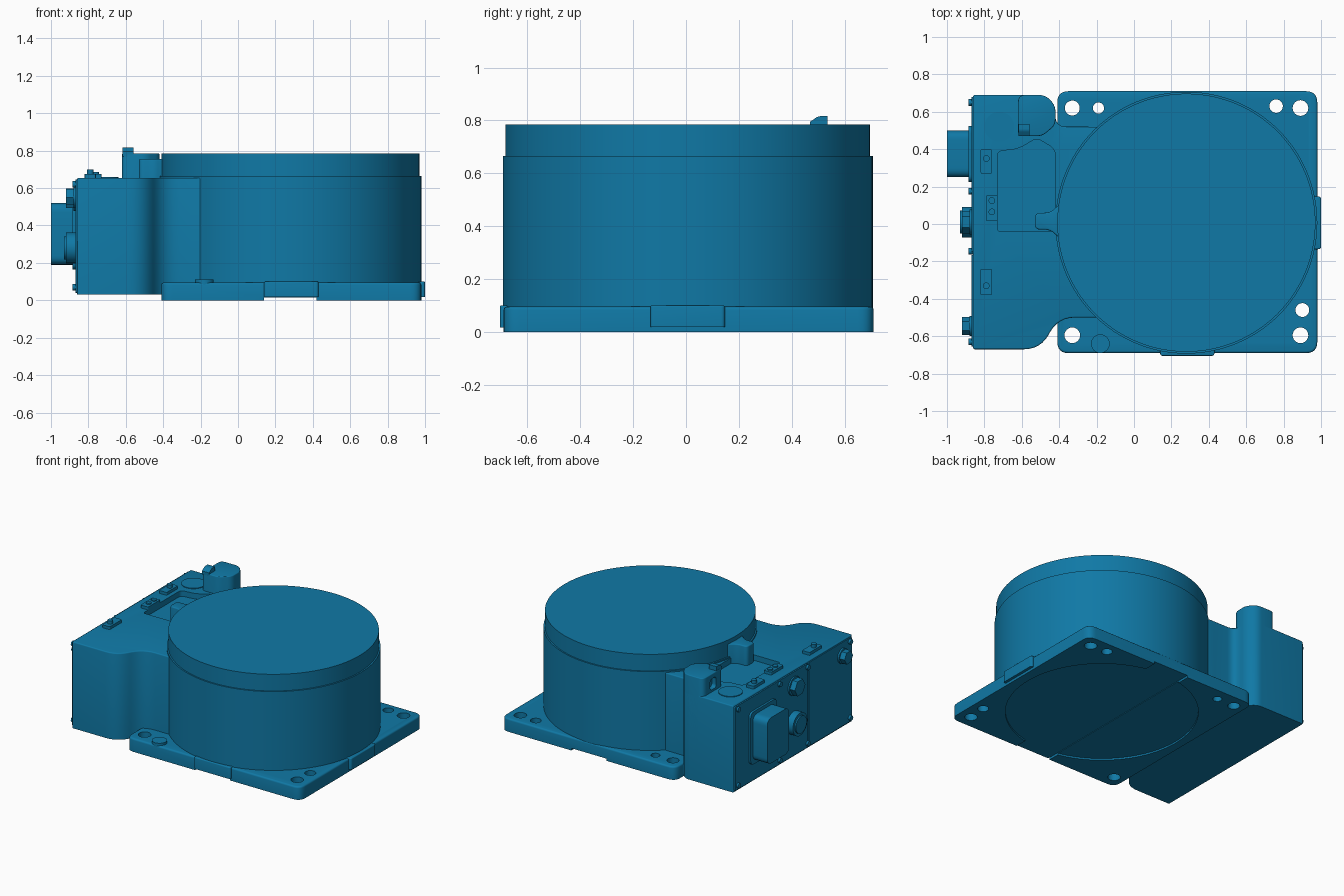
import bpy, bmesh, math
from mathutils import Vector

if "Cube" in bpy.data.objects:
    bpy.data.objects.remove(bpy.data.objects["Cube"])

mat = bpy.data.materials.new("blue_paint")
mat.diffuse_color = (0.005, 0.19, 0.38, 1)
mat.use_nodes = True
mat.node_tree.nodes["Principled BSDF"].inputs["Base Color"].default_value = mat.diffuse_color


def rounded(pts, steps=6):
    """Polygon from (a, b, corner size) points; corners become smooth curves."""
    out = []
    n = len(pts)
    for i, (a, b, r) in enumerate(pts):
        p = Vector((a, b))
        if r == 0:
            out.append(p)
            continue
        s = p + (Vector(pts[i - 1][:2]) - p).normalized() * r
        e = p + (Vector(pts[(i + 1) % n][:2]) - p).normalized() * r
        for k in range(steps + 1):
            t = k / steps
            out.append(s * (1 - t) ** 2 + p * 2 * t * (1 - t) + e * t * t)
    return out


def circle(a, b, r, n=24):
    return [Vector((a + r * math.cos(2 * math.pi * k / n),
                    b + r * math.sin(2 * math.pi * k / n))) for k in range(n)]


def rect(a0, a1, b0, b1, r=0):
    return rounded([(a0, b0, r), (a1, b0, r), (a1, b1, r), (a0, b1, r)])


def apply_mod(ob, mod):
    bpy.context.view_layer.objects.active = ob
    bpy.ops.object.modifier_apply(modifier=mod.name)


def prism(name, outline, h0, h1, axis='z', bevel=0):
    """Extrude an outline along z (outline is x,y) or along x (outline is y,z)."""
    place = (lambda p, h: (p.x, p.y, h)) if axis == 'z' else (lambda p, h: (h, p.x, p.y))
    bm = bmesh.new()
    low = [bm.verts.new(place(p, h0)) for p in outline]
    top = [bm.verts.new(place(p, h1)) for p in outline]
    bm.faces.new(low)
    bm.faces.new(top)
    n = len(low)
    for i in range(n):
        j = (i + 1) % n
        bm.faces.new((low[i], low[j], top[j], top[i]))
    bmesh.ops.recalc_face_normals(bm, faces=bm.faces)
    if bevel:
        edges = [e for e in bm.edges if e.verts[0] in top and e.verts[1] in top]
        bmesh.ops.bevel(bm, geom=edges, offset=bevel, segments=3, profile=0.5, affect='EDGES')
    me = bpy.data.meshes.new(name)
    bm.to_mesh(me)
    bm.free()
    ob = bpy.data.objects.new(name, me)
    bpy.context.collection.objects.link(ob)
    me.materials.append(mat)
    return ob


def cut(ob, *args, **kw):
    c = prism("cutter", *args, **kw)
    c.hide_render = True
    m = ob.modifiers.new("cut", 'BOOLEAN')
    m.operation = 'DIFFERENCE'
    m.object = c
    m.solver = 'EXACT'
    apply_mod(ob, m)
    bpy.data.objects.remove(c, do_unlink=True)


CX, CY = 0.28, 0.007

# Base plate with mounting holes, underside recess and channel
base = prism("base_plate", rect(-0.41, 0.98, -0.69, 0.71, 0.06), 0, 0.095, bevel=0.012)
for x, y, r in [(-0.33, 0.62, 0.04), (-0.19, 0.62, 0.03), (0.76, 0.63, 0.036), (0.89, 0.62, 0.042),
                (0.9, -0.46, 0.037), (0.89, -0.595, 0.042), (-0.33, -0.595, 0.042)]:
    cut(base, circle(x, y, r), -0.1, 0.2)
cut(base, circle(CX, CY, 0.63, 96), -0.1, 0.012)
cut(base, rect(0.14, 0.42, -1, 1), -0.1, 0.016)

# Locating pads and boss on the plate
prism("front_pad", rounded([(0.14, -0.6, 0), (0.14, -0.705, 0.015), (0.43, -0.705, 0.015), (0.43, -0.6, 0)]),
      0.017, 0.1, bevel=0.006)
prism("right_pad", rounded([(0.9, -0.135, 0), (1.0, -0.135, 0.015), (1.0, 0.147, 0.015), (0.9, 0.147, 0)]),
      0.018, 0.1, bevel=0.006)
prism("plate_boss", circle(-0.18, -0.64, 0.05), 0.08, 0.112)

# Drum body and its cap
prism("drum_body", circle(CX, CY, 0.70, 128), 0.05, 0.665)
prism("drum_cap", circle(CX, CY, 0.69, 128), 0.66, 0.785)

# Side housing blending into the drum, with a shallow top pocket
housing = prism("side_housing", rounded([
    (-0.86, 0.69, 0.01), (-0.47, 0.69, 0.04), (-0.42, 0.63, 0.03), (-0.42, 0.52, 0.06), (-0.2, 0.52, 0.05),
    (0, 0.5, 0), (0, -0.5, 0), (-0.2, -0.5, 0.05), (-0.405, -0.5, 0.09), (-0.5, -0.67, 0.09),
    (-0.86, -0.67, 0.01)]), 0.03, 0.655, bevel=0.008)
cut(housing, rounded([(-0.73, -0.04, 0.02), (-0.42, -0.04, 0.02), (-0.42, 0.40, 0.04), (-0.52, 0.46, 0.03),
                      (-0.62, 0.40, 0.04), (-0.73, 0.39, 0.03)]), 0.615, 0.8)
prism("round_cover", circle(-0.72, 0.52, 0.08, 32), 0.64, 0.66)

# Raised post with a slot and a chamfered fin
post = prism("corner_post", rounded([
    (-0.62, 0.69, 0.04), (-0.47, 0.69, 0.04), (-0.42, 0.63, 0.03), (-0.42, 0.53, 0.03),
    (-0.49, 0.47, 0.03), (-0.62, 0.47, 0.03)]), 0.1, 0.785, bevel=0.006)
cut(post, rect(0.54, 0.61, 0.67, 0.75, 0.025), -0.7, -0.585, axis='x')
prism("post_fin", rounded([(0.47, 0.77, 0), (0.535, 0.77, 0), (0.535, 0.816, 0), (0.5, 0.816, 0.01),
                           (0.47, 0.795, 0)]), -0.617, -0.56, axis='x')

# Rib joining the drum
prism("drum_rib", rounded([(-0.53, -0.03, 0.03), (-0.45, -0.03, 0.03), (-0.38, -0.09, 0.03), (-0.35, 0.01, 0),
                           (-0.38, 0.12, 0.03), (-0.45, 0.06, 0.03), (-0.53, 0.06, 0.03)]),
      0.6, 0.755, bevel=0.008)

# End face panels
prism("end_panel", rect(-0.15, 0.68, 0.04, 0.645, 0.01), -0.87, -0.85, axis='x')
prism("end_cover", rect(-0.655, -0.165, 0.04, 0.645, 0.01), -0.868, -0.85, axis='x')

# Main rectangular connector
prism("connector_flange", rect(0.225, 0.525, 0.165, 0.545, 0.04), -0.885, -0.86, axis='x')
connector = prism("connector_body", rect(0.25, 0.5, 0.19, 0.52, 0.05), -1.0, -0.86, axis='x')

# Round plug and hex fittings on the end face
prism("round_plug", circle(0.01, 0.28, 0.082, 32), -0.92, -0.86, axis='x')
prism("plug_collar", circle(0.01, 0.28, 0.062, 32), -0.93, -0.91, axis='x')
for i, (y, z, r) in enumerate([(0.01, 0.545, 0.06), (-0.545, 0.55, 0.048)]):
    prism(f"hex_fitting_{i}", circle(y, z, r, 6), -0.92, -0.86, axis='x')
    prism(f"fitting_washer_{i}", circle(y, z, r * 1.12), -0.88, -0.86, axis='x')

# Panel screws
for y in (0.65, 0.175, -0.145, -0.63):
    for z in (0.07, 0.62):
        prism("panel_screw", circle(y, z, 0.018, 12), -0.884, -0.86, axis='x')

# Clips on the housing top with their screws
for name, x, y0, y1, screws in [("rear_clip", -0.79, 0.27, 0.4, [0.35]),
                                ("front_clip", -0.79, -0.38, -0.24, [-0.33]),
                                ("middle_clip", -0.76, 0.015, 0.155, [0.065, 0.125])]:
    prism(name, rect(x - 0.03, x + 0.03, y0, y1, 0.008), 0.64, 0.676)
    for y in screws:
        tall = 0.70 if len(screws) == 1 else 0.685
        prism(name + "_screw", circle(x, y, 0.018, 12), 0.67, tall)

# Smooth curved walls, keep edges sharp
bpy.ops.object.select_all(action='SELECT')
bpy.context.view_layer.objects.active = base
bpy.ops.object.shade_smooth_by_angle(angle=math.radians(32))
